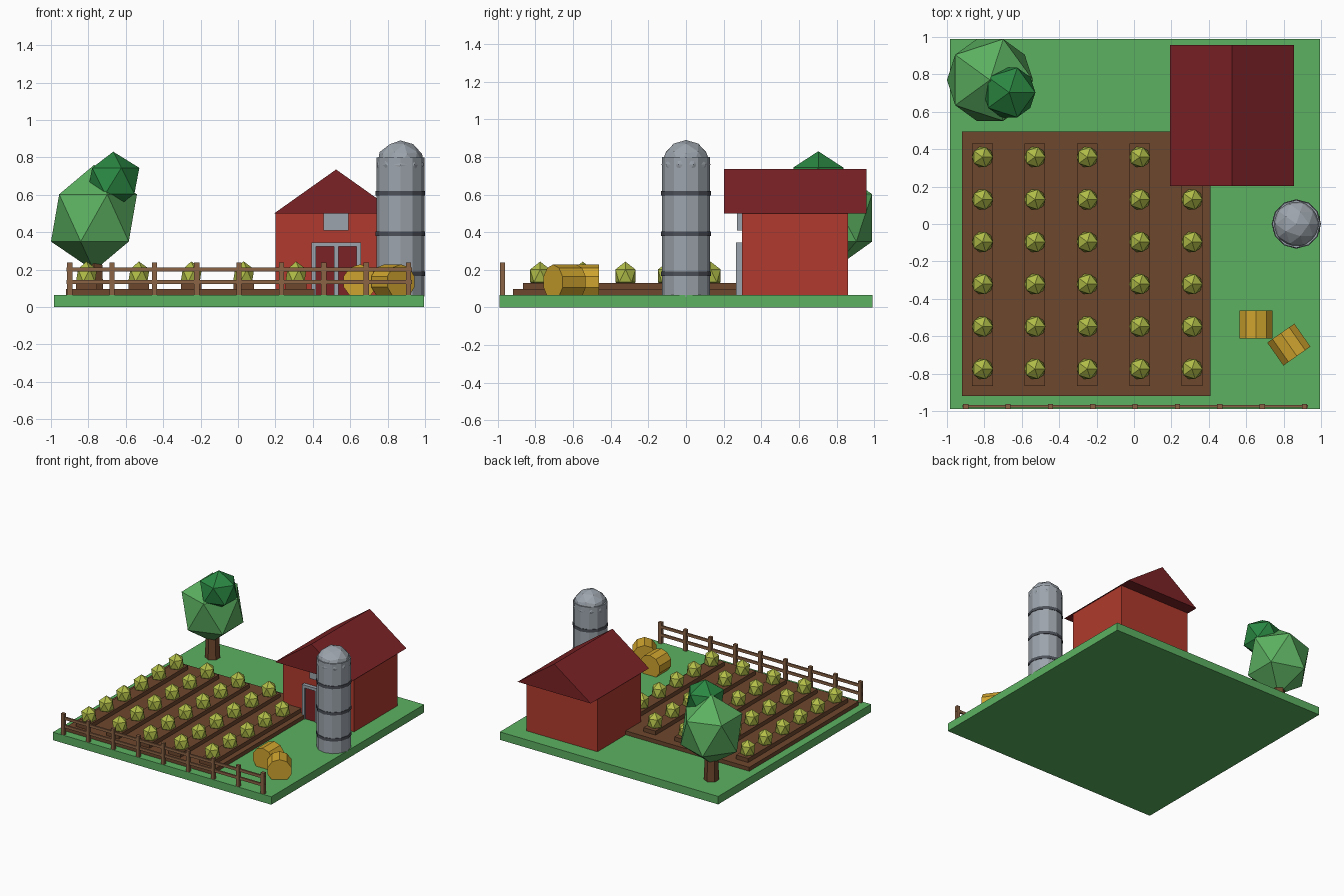
import bpy
import math
from mathutils import Matrix

cube = bpy.data.objects.get("Cube")
if cube:
    bpy.data.objects.remove(cube, do_unlink=True)


def material(name, hex_code):
    def linear(i):
        c = int(hex_code[i:i + 2], 16) / 255
        return c / 12.92 if c <= 0.04045 else ((c + 0.055) / 1.055) ** 2.4
    color = (linear(0), linear(2), linear(4), 1)
    mat = bpy.data.materials.new(name)
    mat.use_nodes = True
    mat.diffuse_color = color
    mat.node_tree.nodes["Principled BSDF"].inputs["Base Color"].default_value = color
    return mat


GRASS = material("grass_green", "5CB161")
LEAF = material("dark_leaf_green", "2A8742")
SOIL = material("soil_brown", "6D472D")
WOOD = material("fence_wood", "8C6446")
RED = material("barn_red", "B03A2D")
ROOF = material("dark_red", "7C2226")
METAL = material("pale_metal", "9CA4AC")
BAND = material("dark_metal", "4C5058")
CROP = material("crop_green", "B2BE48")
HAY = material("hay_gold", "CFA42E")


def finish(name, mat):
    obj = bpy.context.object
    obj.name = name
    obj.data.materials.append(mat)
    return obj


def box(name, mat, x, y, z):
    """Box from (min, max) pairs on each axis."""
    bpy.ops.mesh.primitive_cube_add(size=1)
    obj = finish(name, mat)
    mid = [(a + b) / 2 for a, b in (x, y, z)]
    size = [b - a for a, b in (x, y, z)]
    obj.data.transform(Matrix.Translation(mid) @ Matrix.Diagonal((*size, 1)))
    return obj


def ball(name, mat, center, radius, stretch=1, detail=1):
    bpy.ops.mesh.primitive_ico_sphere_add(subdivisions=detail, radius=radius, location=center)
    obj = finish(name, mat)
    obj.scale.z = stretch
    return obj


def drum(name, mat, x, y, z, r1, r2, sides):
    bpy.ops.mesh.primitive_cone_add(vertices=sides, radius1=r1, radius2=r2, depth=z[1] - z[0],
                                    location=(x, y, (z[0] + z[1]) / 2))
    return finish(name, mat)


# Ground and ploughed field
TOP = 0.065
box("ground", GRASS, (-0.985, 0.995), (-0.99, 0.99), (0, TOP))
box("field", SOIL, (-0.92, 0.41), (-0.92, 0.495), (TOP - 0.01, 0.097))

# Planted rows
for row in range(5):
    x = -0.81 + 0.28 * row
    box("soil_row", SOIL, (x - 0.055, x + 0.055), (-0.865, 0.43), (0.09, 0.13))
    for plant in range(6):
        y = -0.775 + 0.2265 * plant
        if row == 4 and plant == 5:
            continue  # the barn stands here
        ball("crop", CROP, (x, y, 0.168), 0.063, 1.2)

# Barn walls and gabled roof
box("barn_walls", RED, (0.2, 0.845), (0.297, 0.861), (TOP - 0.01, 0.502))
gable = ((0.193, 0.5), (0.856, 0.5), (0.5245, 0.735))
verts = [(x, y, z) for y in (0.203, 0.958) for x, z in gable]
mesh = bpy.data.meshes.new("barn_roof")
mesh.from_pydata(verts, [], [(0, 1, 2), (5, 4, 3), (0, 3, 4, 1), (1, 4, 5, 2), (2, 5, 3, 0)])
mesh.materials.append(ROOF)
bpy.context.collection.objects.link(bpy.data.objects.new("barn_roof", mesh))

# Barn doors, trim and loft hatch
MID = 0.525
box("barn_doors", ROOF, (MID - 0.12, MID + 0.12), (0.277, 0.3), (TOP, 0.33))
for x in (MID - 0.12, MID, MID + 0.12):
    box("door_trim", METAL, (x - 0.012, x + 0.012), (0.267, 0.3), (TOP, 0.325))
box("door_lintel", METAL, (MID - 0.132, MID + 0.132), (0.267, 0.3), (0.322, 0.345))
box("loft_hatch", METAL, (MID - 0.067, MID + 0.067), (0.272, 0.3), (0.41, 0.499))

# Silo
SILO_X = 0.868
drum("silo_body", METAL, SILO_X, 0, (TOP - 0.01, 0.8), 0.128, 0.128, 12)
ball("silo_dome", METAL, (SILO_X, 0, 0.76), 0.13, detail=2)
for z in (0.178, 0.392, 0.607):
    drum("silo_band", BAND, SILO_X, 0, (z - 0.012, z + 0.012), 0.132, 0.132, 12)

# Tree
drum("tree_trunk", SOIL, -0.77, 0.77, (TOP - 0.01, 0.3), 0.058, 0.048, 6)
ball("lower_foliage", GRASS, (-0.77, 0.77, 0.476), 0.257, 1.1)
ball("upper_foliage", LEAF, (-0.667, 0.703, 0.674), 0.156)

# Hay bales lying on their sides
for x, y, turn in ((0.653, -0.538, 0), (0.828, -0.645, 35)):
    bale = drum("hay_bale", HAY, x, y, (0.06, 0.21), 0.093, 0.093, 10)
    bale.rotation_euler = (math.radians(90), 0, math.radians(turn))

# Fence
for i in range(9):
    x = -0.9 + 0.2265 * i
    box("fence_post", WOOD, (x - 0.014, x + 0.014), (-0.988, -0.962), (TOP - 0.01, 0.238))
for z in (0.134, 0.2):
    box("fence_rail", WOOD, (-0.917, 0.929), (-0.982, -0.968), (z - 0.011, z + 0.011))
